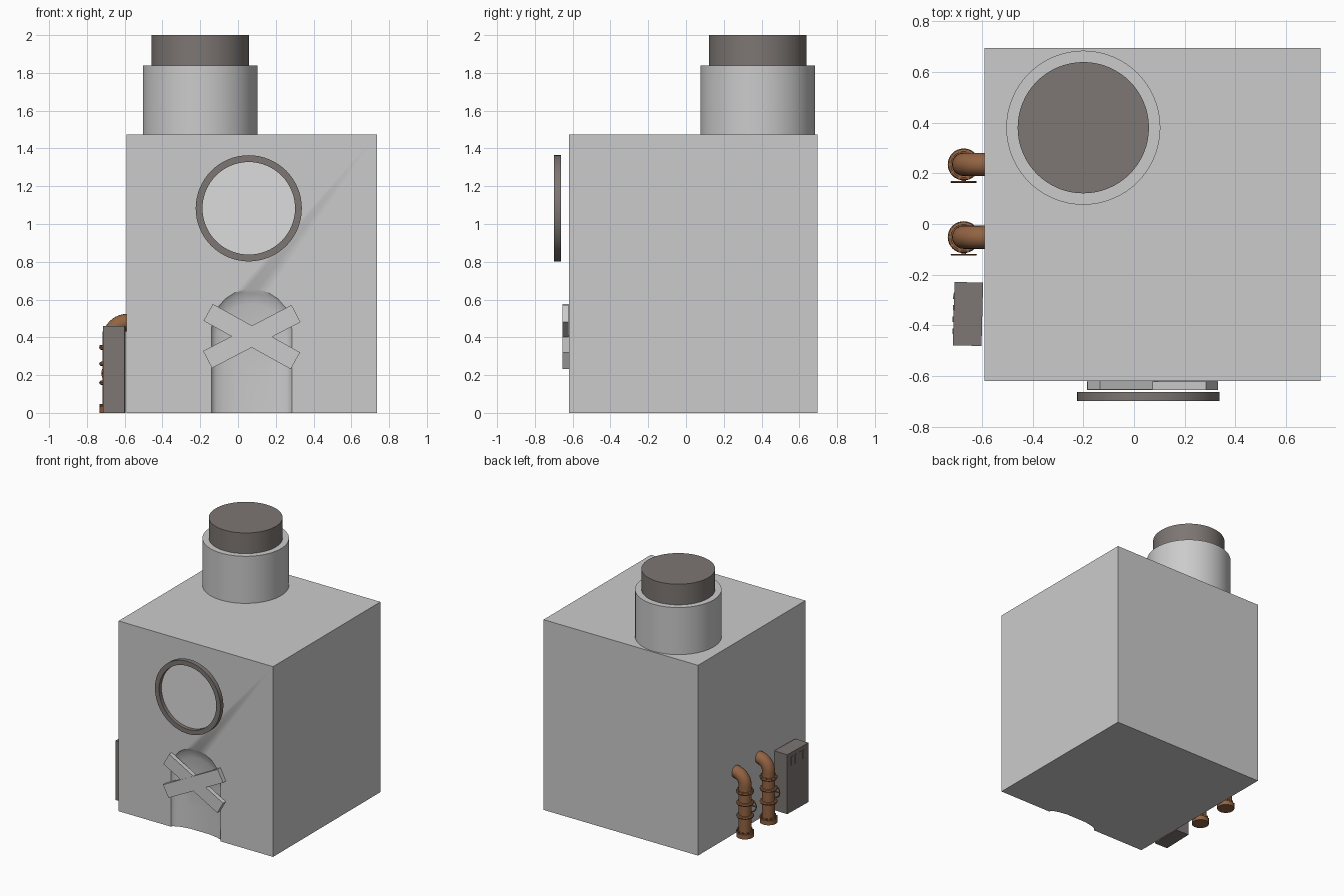
import bpy, bmesh, math
from mathutils import Vector, Matrix

if "Cube" in bpy.data.objects:
    bpy.data.objects.remove(bpy.data.objects["Cube"])


def mat(name, r, g, b):
    m = bpy.data.materials.new(name)
    m.diffuse_color = (r, g, b, 1)
    m.use_nodes = True
    m.node_tree.nodes["Principled BSDF"].inputs["Base Color"].default_value = m.diffuse_color
    return m


GREY = mat("wall_grey", 0.60, 0.60, 0.60)
DARK = mat("dark_metal", 0.205, 0.183, 0.172)
COPPER = mat("copper", 0.29, 0.125, 0.055)
PALE = mat("pale_glass", 0.72, 0.72, 0.72)


def finish(bm, name, material, smooth=True):
    bmesh.ops.recalc_face_normals(bm, faces=bm.faces)
    me = bpy.data.meshes.new(name)
    bm.to_mesh(me)
    bm.free()
    ob = bpy.data.objects.new(name, me)
    bpy.context.collection.objects.link(ob)
    me.materials.append(material)
    if smooth:
        bpy.ops.object.select_all(action='DESELECT')
        ob.select_set(True)
        bpy.context.view_layer.objects.active = ob
        bpy.ops.object.shade_smooth_by_angle(angle=math.radians(35))
    return ob


def add_box(bm, c, size, rot=Matrix()):
    bmesh.ops.create_cube(bm, size=1, matrix=Matrix.Translation(c) @ rot @ Matrix.Diagonal((*size, 1)))


def add_cyl(bm, c, r, h, n=48, rot=Matrix()):
    bmesh.ops.create_cone(bm, cap_ends=True, segments=n, radius1=r, radius2=r, depth=h,
                          matrix=Matrix.Translation(c) @ rot)


def add_tube(bm, path, r, n=20):
    """Round tube along a list of points in an x-z plane."""
    rings = []
    for i, p in enumerate(path):
        t = (path[min(i + 1, len(path) - 1)] - path[max(i - 1, 0)]).normalized()
        side = Vector((0, 1, 0))
        up = t.cross(side)
        rings.append([bm.verts.new(p + r * (math.cos(a) * side + math.sin(a) * up))
                      for a in (2 * math.pi * k / n for k in range(n))])
    for a, b in zip(rings, rings[1:]):
        for k in range(n):
            bm.faces.new((a[k], a[(k + 1) % n], b[(k + 1) % n], b[k]))
    bm.faces.new(rings[0])
    bm.faces.new(rings[-1])


def add_ring(bm, c, profile, rot=Matrix(), n=32):
    """Lathe a closed (radius, height) profile about the local z axis."""
    m = Matrix.Translation(c) @ rot
    rows = [[bm.verts.new(m @ Vector((r * math.cos(a), r * math.sin(a), h))) for r, h in profile]
            for a in (2 * math.pi * k / n for k in range(n))]
    q = len(profile)
    for i in range(n):
        a, b = rows[i], rows[(i + 1) % n]
        for j in range(q):
            bm.faces.new((a[j], a[(j + 1) % q], b[(j + 1) % q], b[j]))


FACE_Y = Matrix.Rotation(math.pi / 2, 4, 'X')   # local z -> -y

# main block with a shallow concave arched doorway
X0, X1, Y0, Y1, H = -0.59, 0.735, -0.62, 0.695, 1.475
DX, DR, SPRING, DEPTH = 0.072, 0.213, 0.443, 0.055
arch = [(-DR, 0)]
arch += [(-DR * math.cos(math.pi * k / 11), SPRING + DR * math.sin(math.pi * k / 11)) for k in range(12)]
arch += [(DR, 0)]
bm = bmesh.new()
lo = [bm.verts.new((x, y, 0)) for x, y in ((X0, Y0), (X1, Y0), (X1, Y1), (X0, Y1))]
hi = [bm.verts.new((v.co.x, v.co.y, H)) for v in lo]
bm.faces.new(hi)
for i in (1, 2, 3):
    j = (i + 1) % 4
    bm.faces.new((lo[i], lo[j], hi[j], hi[i]))
rings = []
for s in (1, 0.97, 0.88, 0.7, 0.4):
    y = Y0 + DEPTH * math.sqrt(1 - s * s)
    rings.append([bm.verts.new((DX + s * x, y, s * z)) for x, z in arch])
for a, b in zip(rings, rings[1:]):
    for k in range(len(arch) - 1):
        bm.faces.new((a[k], a[k + 1], b[k + 1], b[k]))
bm.faces.new(rings[-1])
bm.faces.new([lo[0]] + rings[0] + [lo[1], hi[1], hi[0]])
bm.faces.new([lo[0]] + [r[0] for r in rings] + [r[-1] for r in reversed(rings)] + lo[1:])
finish(bm, "main_block", GREY)

# chimney and its cap
bm = bmesh.new()
add_cyl(bm, (-0.2, 0.38, 1.655), 0.304, 0.37, 64)
finish(bm, "chimney", GREY)
bm = bmesh.new()
add_cyl(bm, (-0.2, 0.38, 1.91), 0.259, 0.18, 64)
finish(bm, "chimney_cap", DARK)

# round window: frame standing off the wall, with a pane in it
bm = bmesh.new()
add_ring(bm, (0.057, -0.68, 1.083), [(0.245, -0.018), (0.281, -0.018), (0.281, 0.018), (0.245, 0.018)],
         FACE_Y, 64)
finish(bm, "window_frame", DARK)
bm = bmesh.new()
add_cyl(bm, (0.057, -0.666, 1.083), 0.246, 0.006, 64, FACE_Y)
finish(bm, "window_pane", PALE)

# crossed planks over the doorway
for i, ang in enumerate((29, -27.5)):
    bm = bmesh.new()
    add_box(bm, (0.073, -0.636 - 0.002 * i, 0.404), (0.528, 0.034, 0.102),
            Matrix.Rotation(math.radians(ang), 4, 'Y'))
    finish(bm, "door_plank_%d" % (i + 1), GREY, False)

# utility box with vent slots near the top
turn = Matrix.Rotation(math.radians(-1.5), 4, 'Z')
centre = Vector((-0.655, -0.355, 0.23))
bm = bmesh.new()
add_box(bm, centre, (0.113, 0.25, 0.46), turn)
for k in range(4):
    add_box(bm, centre + turn @ Vector((-0.057, -0.069 + 0.046 * k, 0.165)), (0.006, 0.022, 0.07), turn)
finish(bm, "utility_box", DARK, False)

# two copper pipes with elbow, collars, bolts and hand wheel
PX, R = -0.672, 0.046
for i, py in enumerate((0.235, -0.052)):
    bm = bmesh.new()
    bend = 0.085
    path = [Vector((PX, py, 0)), Vector((PX, py, 0.2))]
    path += [Vector((PX + bend - bend * math.cos(a), py, 0.393 + bend * math.sin(a)))
             for a in (math.pi / 2 * k / 10 for k in range(11))]
    path.append(Vector((-0.57, py, 0.393 + bend)))
    add_tube(bm, path, R)
    add_cyl(bm, (PX, py, 0.017), 0.062, 0.034, 28)
    for z in (0.345, 0.26, 0.16):
        prof = [(0.051 + 0.012 * math.cos(a), 0.012 * math.sin(a))
                for a in (2 * math.pi * k / 8 for k in range(8))]
        add_ring(bm, (PX, py, z), prof)
    for z in (0.04, 0.352):
        for k in range(10):
            a = 2 * math.pi * k / 10
            add_cyl(bm, (PX + 0.056 * math.cos(a), py + 0.056 * math.sin(a), z), 0.007, 0.016, 6)
    finish(bm, "pipe_%d" % (i + 1), COPPER)

    bm = bmesh.new()
    wc = Vector((PX, py - 0.069, 0.21))
    prof = [(0.047 + 0.005 * math.cos(a), 0.004 * math.sin(a))
            for a in (2 * math.pi * k / 6 for k in range(6))]
    add_ring(bm, wc, prof, FACE_Y)
    for k in range(2):
        add_box(bm, wc, (0.09, 0.005, 0.008), Matrix.Rotation(math.pi / 2 * k, 4, 'Y'))
    add_cyl(bm, wc + Vector((0, 0.015, 0)), 0.009, 0.034, 12, FACE_Y)
    finish(bm, "valve_wheel_%d" % (i + 1), COPPER)
